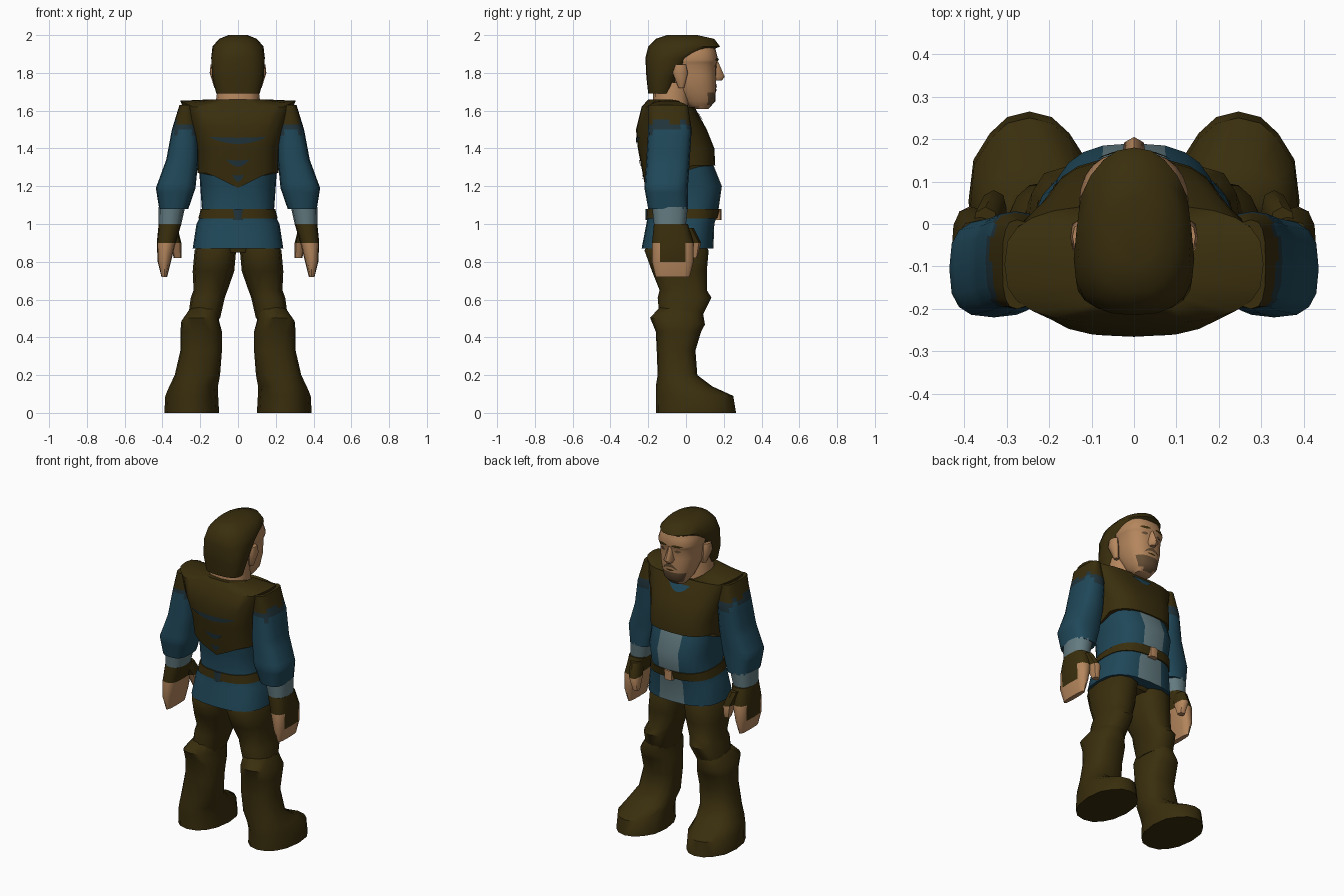
import bpy, math
from mathutils import Vector
from mathutils.bvhtree import BVHTree

if "Cube" in bpy.data.objects:
    bpy.data.objects.remove(bpy.data.objects["Cube"])


def material(name, red, green, blue):
    mat = bpy.data.materials.new(name)
    mat.use_nodes = True
    mat.diffuse_color = (red, green, blue, 1)
    shader = mat.node_tree.nodes["Principled BSDF"]
    shader.inputs["Base Color"].default_value = mat.diffuse_color
    shader.inputs["Roughness"].default_value = 1
    return mat


LEATHER = material("dark brown leather", red=.041, green=.027, blue=.004)
BLUE = material("blue cloth", red=.014, green=.064, blue=.1)
NAVY = material("dark blue cloth", red=.015, green=.035, blue=.045)
GREY = material("grey blue cloth", red=.125, green=.2, blue=.22)
SKIN = material("skin", red=.46, green=.24, blue=.11)
STUBBLE = material("stubble", red=.13, green=.075, blue=.035)


def build(name, verts, faces, mats, rule=None, mirror=False):
    mesh = bpy.data.meshes.new(name)
    mesh.from_pydata(verts, [], faces)
    for mat in mats:
        mesh.materials.append(mat)
    if rule:
        for face in mesh.polygons:
            face.material_index = mats.index(rule(face.center, face.normal))
    part = bpy.data.objects.new(name, mesh)
    bpy.context.collection.objects.link(part)
    bpy.ops.object.select_all(action='DESELECT')
    part.select_set(True)
    bpy.context.view_layer.objects.active = part
    bpy.ops.object.shade_smooth_by_angle(angle=math.radians(50))
    if mirror:
        part.modifiers.new("Mirror", 'MIRROR').use_mirror_merge = False
    return part


def ring(z, half, front, back=-.2, side=0):
    """Cross-section: height, half width, front and back limits, sideways centre."""
    return Vector((z, half, front, back, side))


def loft(name, rings, mats, sides=12, power=.8, steps=1, warp=None, **options):
    """Skin a stack of rounded rings, lowest first, with even steps between them."""
    stack = [low.lerp(high, step / steps)
             for low, high in zip(rings, rings[1:]) for step in range(steps)]
    stack.append(rings[-1])
    verts, faces = [], []
    for z, half, front, back, side in stack:
        for i in range(sides):
            turn = math.tau * i / sides
            c, s = math.cos(turn), math.sin(turn)
            x = side + half * math.copysign(abs(c) ** power, c)
            y = (front + back + (front - back) * math.copysign(abs(s) ** power, s)) / 2
            verts.append(warp(x, y, z) if warp else (x, y, z))
    for start in range(0, len(verts) - sides, sides):
        for i in range(sides):
            a, b = start + i, start + (i + 1) % sides
            faces.append((a, b, b + sides, a + sides))
    faces.append(tuple(reversed(range(sides))))
    faces.append(tuple(range(len(verts) - sides, len(verts))))
    return build(name, verts, faces, mats, **options)


def decal(name, target, facing, mat, z, half, thick, bend=0, x=0):
    """Thin bowed strip laid on the target's front (facing 1) or back (facing -1)."""
    mesh = target.data
    tree = BVHTree.FromPolygons([v.co for v in mesh.vertices],
                                [face.vertices[:] for face in mesh.polygons])
    verts, faces, steps = [], [], 8
    for i in range(steps + 1):
        t = 2 * i / steps - 1
        for edge in (-1, 0, 1):
            spot = Vector((x + t * half, facing, z + bend * t * t + edge * thick * (1.1 - t * t)))
            hit = tree.ray_cast(spot, Vector((0, -facing, 0)))[0]
            verts.append(hit + Vector((0, facing * .005, 0)))
    for i in range(steps):
        for j in range(2):
            a = i * 3 + j
            face = (a, a + 3, a + 4, a + 1)
            faces.append(face if facing < 0 else face[::-1])
    build(name, verts, faces, [mat])


# Tunic with a pale front panel
def tunic_colour(centre, normal):
    return GREY if abs(centre.x) < .05 and centre.y > 0 and normal.z > -.9 else BLUE


loft("tunic", [ring(z=.87, half=.24, front=.145, back=-.235),
               ring(z=1, half=.22, front=.15, back=-.21),
               ring(z=1.06, half=.19, front=.17),
               ring(z=1.2, half=.2, front=.19, back=-.21),
               ring(z=1.35, half=.21, front=.13, back=-.23)],
     [BLUE, GREY], sides=24, power=.75, rule=tunic_colour)

# Belt and buckles
loft("belt", [ring(z=1.03, half=.21, front=.167, back=-.21),
              ring(z=1.08, half=.197, front=.18, back=-.207)], [LEATHER], sides=24, power=.75)
for name, mat, front, back in (("buckle", SKIN, .187, .1), ("back_buckle", NAVY, -.1, -.215)):
    loft(name, [ring(z, half=.03, front=front, back=back) for z in (1.02, 1.08)],
         [mat], sides=8, power=.5)


# Leather vest: pointed back hem, neckline dipping in front, flared shoulder tips
def vest_shape(x, y, z):
    if z < 1.35 and y < 0:
        drop = .04 + max(0, .08 - abs(x) / 2)
        return x, y + drop / 4, z - drop
    if z > 1.65:
        z -= max(0, y + .05) * .7
    elif z > 1.6:
        z += max(0, abs(x) - .24) / 2
    return x, y, z


vest = loft("vest", [ring(z=1.31, half=.215, front=.155, back=-.245),
                     ring(z=1.4, half=.22, front=.15, back=-.255),
                     ring(z=1.5, half=.25, front=.11, back=-.265),
                     ring(z=1.62, half=.305, front=.045, back=-.235),
                     ring(z=1.66, half=.14, front=.03)],
            [LEATHER], sides=24, power=.7, warp=vest_shape)
for z, half in ((1.44, .15), (1.32, .06), (1.24, .03)):
    decal("vest_tear", vest, -1, NAVY, z, half, thick=.015, bend=.02)
decal("collar", vest, 1, BLUE, z=1.565, half=.07, thick=.02, bend=.02)


# Sleeves with ragged leather shoulder caps and pale cuffs
def sleeve_colour(centre, normal):
    height = centre.z + .02 * math.sin(60 * centre.y)
    if height > 1.545:
        return LEATHER
    return NAVY if height > 1.5 else BLUE


loft("sleeve", [ring(z=1.08, half=.077, front=.01, side=.34),
                ring(z=1.19, half=.105, front=.01, back=-.22, side=.33),
                ring(z=1.34, half=.085, front=.02, back=-.21, side=.295),
                ring(z=1.5, half=.07, front=.03, side=.28),
                ring(z=1.63, half=.035, front=.01, side=.275)],
     [BLUE, NAVY, LEATHER], sides=16, power=.7, steps=5, rule=sleeve_colour, mirror=True)
loft("cuff", [ring(z=1, half=.06, front=0, back=-.17, side=.36),
              ring(z=1.09, half=.07, front=.01, back=-.18, side=.35)], [GREY], mirror=True)


# Hands with fingerless gloves
def glove_colour(centre, normal):
    knuckle = centre.z > .8 and normal.x > .4 and abs(centre.y + .07) < .06
    return LEATHER if centre.z > .9 or knuckle else SKIN


loft("hand", [ring(z=.72, half=.015, front=.02, back=-.16, side=.39),
              ring(z=.8, half=.035, front=.04, back=-.18, side=.39),
              ring(z=.9, half=.05, front=.04, back=-.18, side=.38),
              ring(z=1, half=.06, front=.01, back=-.17, side=.36)],
     [SKIN, LEATHER], power=.7, rule=glove_colour, mirror=True)
loft("thumb", [ring(z=.82, half=.02, front=.06, back=.02, side=.32),
               ring(z=.9, half=.03, front=.08, back=-.02, side=.33),
               ring(z=.98, half=.03, front=.04, back=-.06, side=.35)],
     [SKIN, LEATHER], sides=8, rule=glove_colour, mirror=True)

# Trousers
loft("trouser_seat", [ring(z=.85, half=.14, front=.07, back=-.18),
                      ring(z=.9, half=.2, front=.1, back=-.19)], [LEATHER])
loft("trouser_leg", [ring(z=.5, half=.085, front=.08, back=-.14, side=.18),
                     ring(z=.61, half=.09, front=.135, back=-.15, side=.16),
                     ring(z=.65, half=.09, front=.11, back=-.14, side=.145),
                     ring(z=.75, half=.11, front=.11, back=-.18, side=.13),
                     ring(z=.86, half=.11, front=.12, back=-.22, side=.12),
                     ring(z=.89, half=.1, front=.1, side=.11)],
     [LEATHER], mirror=True)


# Boots: narrow heel, rounded toe, cuff raised at the back
def boot_shape(x, y, z):
    if z < .15:
        x -= (x - .25) * (max(0, -y) + 2 * max(0, y - .14))
    elif z > .47:
        z -= y / 8
    return x, y, z


loft("boot", [ring(z=0, half=.145, front=.265, back=-.16, side=.245),
              ring(z=.09, half=.14, front=.25, back=-.16, side=.245),
              ring(z=.14, half=.13, front=.14, back=-.16, side=.235),
              ring(z=.2, half=.12, front=.06, back=-.15, side=.215),
              ring(z=.33, half=.11, front=.05, back=-.155, side=.195),
              ring(z=.43, half=.11, front=.08, back=-.16, side=.195),
              ring(z=.48, half=.1, front=.1, back=-.19, side=.2),
              ring(z=.54, half=.08, front=.09, back=-.14, side=.18)],
     [LEATHER], sides=16, warp=boot_shape, mirror=True)


# Neck, head and face
def face_colour(centre, normal):
    return STUBBLE if centre.z < 1.7 and centre.y > .12 and normal.z > -.8 else SKIN


loft("neck", [ring(z=1.58, half=.125, front=.02, back=-.18),
              ring(z=1.75, half=.105, front=.02, back=-.17)], [SKIN])
head = loft("head", [ring(z=1.61, half=.05, front=.12, back=.03),
                     ring(z=1.65, half=.08, front=.155, back=-.02),
                     ring(z=1.74, half=.11, front=.16, back=-.08),
                     ring(z=1.84, half=.12, front=.16, back=-.1),
                     ring(z=1.87, half=.13, front=.17, back=-.1),
                     ring(z=1.95, half=.11, front=.15, back=-.1)],
            [SKIN, STUBBLE], sides=24, steps=2, rule=face_colour)
loft("nose", [ring(z=1.76, half=.02, front=.19, back=.1),
              ring(z=1.78, half=.03, front=.205, back=.1),
              ring(z=1.86, half=.01, front=.17, back=.1)], [SKIN], sides=8)
loft("ear", [ring(z=1.72, half=.015, front=-.01, back=-.04, side=.11),
             ring(z=1.8, half=.02, front=.01, back=-.07, side=.13),
             ring(z=1.845, half=.02, front=0, back=-.06, side=.125)],
     [SKIN], sides=8, mirror=True)
for x in (-.05, .05):
    decal("eyebrow", head, 1, LEATHER, z=1.87, half=.035, thick=.007, x=x)
    decal("eye", head, 1, STUBBLE, z=1.835, half=.02, thick=.008, x=x)
decal("moustache", head, 1, STUBBLE, z=1.74, half=.05, thick=.01, bend=-.025)
decal("mouth", head, 1, LEATHER, z=1.71, half=.03, thick=.005)


# Hair: full at the back, pointed fringe over the brow
def hair_shape(x, y, z):
    return x * (1 - 8 * max(0, y) ** 2), y, z


loft("hair", [ring(z=1.69, half=.115, front=-.07),
              ring(z=1.78, half=.137, front=-.04, back=-.21),
              ring(z=1.88, half=.142, front=.05, back=-.215),
              ring(z=1.94, half=.135, front=.18),
              ring(z=1.98, half=.1, front=.15, back=-.16),
              ring(z=2, half=.05, front=.06, back=-.1)],
     [LEATHER], sides=20, warp=hair_shape)
